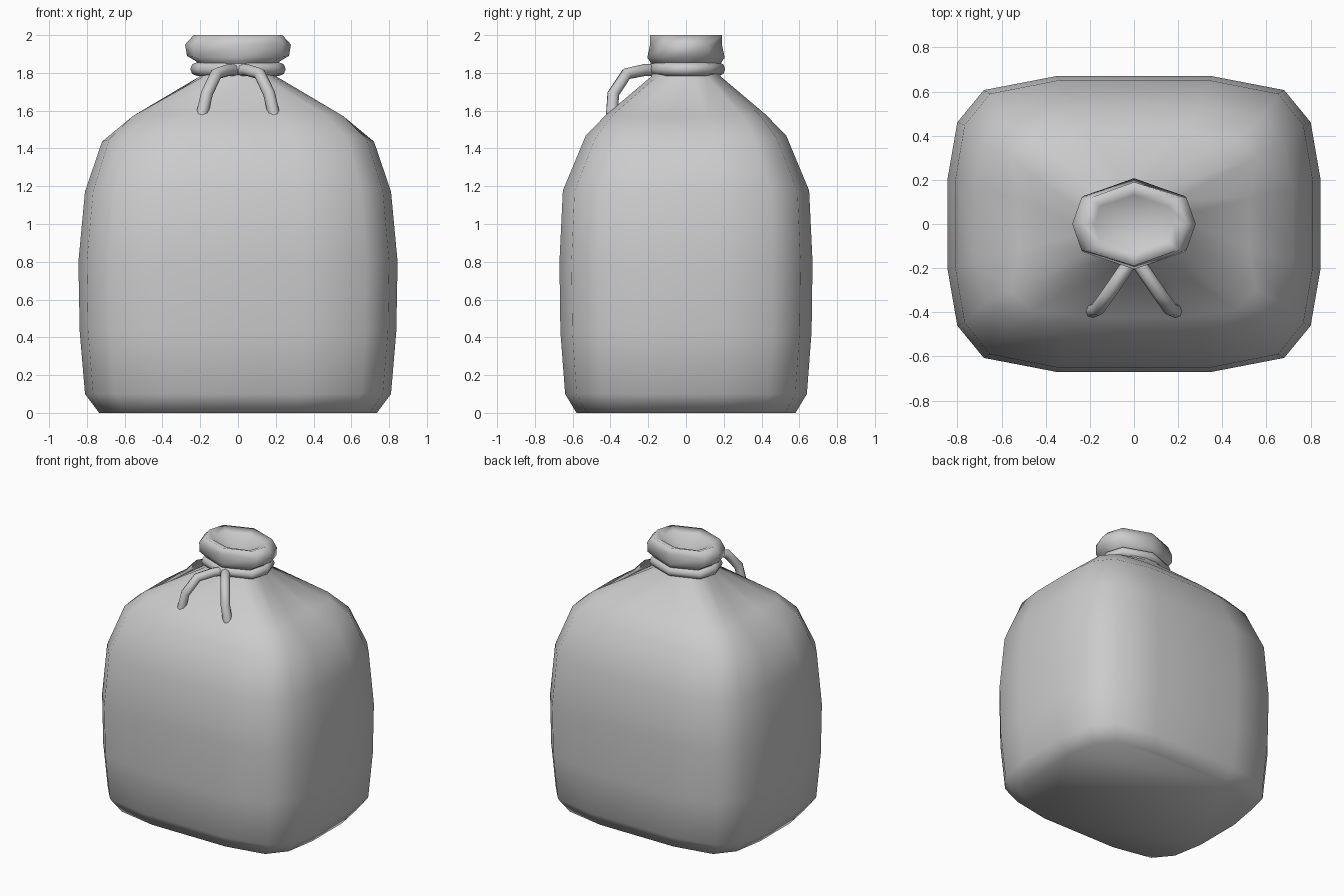
import bpy
import bmesh

cube = bpy.data.objects.get("Cube")
if cube:
    bpy.data.objects.remove(cube, do_unlink=True)

# One plain cloth grey for everything
GREY = (0.6, 0.6, 0.6, 1)
cloth = bpy.data.materials.new("cloth_grey")
cloth.use_nodes = True
cloth.diffuse_color = GREY
cloth.node_tree.nodes["Principled BSDF"].inputs["Base Color"].default_value = GREY


def mirror_quadrant(q):
    """Closed outline from the points of its +x +y quarter."""
    pts = q + [(-x, y) for x, y in reversed(q)]
    pts += [(-x, -y) for x, y in q] + [(x, -y) for x, y in reversed(q)]
    out = []
    for p in pts:
        if not out or p != out[-1]:
            out.append(p)
    return out[:-1] if out[0] == out[-1] else out


def loft(name, rings, cap_bottom=True, centre=None):
    """Skin rings of (outline, x radius, y radius, z at sides, z at front)."""
    bm = bmesh.new()
    loops = []
    for outline, rx, ry, zx, zy in rings:
        loops.append([bm.verts.new((x * rx, y * ry,
                                    zx + (zy - zx) * abs(y) / (abs(x) + abs(y))))
                      for x, y in outline])
    n = len(loops[0])
    for a, b in zip(loops, loops[1:]):
        for i in range(n):
            j = (i + 1) % n
            bm.faces.new((a[i], a[j], b[j], b[i]))
    if cap_bottom:
        bm.faces.new(loops[0][::-1])
    if centre:
        c = bm.verts.new(centre)
        for i in range(n):
            bm.faces.new((loops[-1][i], loops[-1][(i + 1) % n], c))
    bmesh.ops.recalc_face_normals(bm, faces=bm.faces)
    for f in bm.faces:
        f.smooth = True
    mesh = bpy.data.meshes.new(name)
    bm.to_mesh(mesh)
    bm.free()
    mesh.materials.append(cloth)
    obj = bpy.data.objects.new(name, mesh)
    bpy.context.collection.objects.link(obj)
    return obj


def cord(name, points, radius, cyclic=False):
    """Round cord along a path, turned into a mesh."""
    curve = bpy.data.curves.new(name, "CURVE")
    curve.dimensions = "3D"
    curve.bevel_depth = radius
    curve.bevel_resolution = 2
    curve.use_fill_caps = True
    spline = curve.splines.new("POLY")
    spline.points.add(len(points) - 1)
    for p, co in zip(spline.points, points):
        p.co = (*co, 1)
    spline.use_cyclic_u = cyclic
    spline.use_smooth = True
    curve.materials.append(cloth)
    obj = bpy.data.objects.new(name, curve)
    bpy.context.collection.objects.link(obj)
    bpy.ops.object.select_all(action="DESELECT")
    obj.select_set(True)
    bpy.context.view_layer.objects.active = obj
    bpy.ops.object.convert(target="MESH")
    return obj


# Outlines: plump box, creased shoulder, gathered neck
box = mirror_quadrant([(1, 0.3), (0.947, 0.687), (0.805, 0.905), (0.414, 1)])
shoulder = mirror_quadrant([(0.94, 0.28), (1, 0.72), (0.84, 0.93), (0.42, 1)])
neck = mirror_quadrant([(1, 0.2), (0.9, 0.6), (0.6, 0.85), (0.2, 1)])
mouth = mirror_quadrant([(1, 0), (0.85, 0.62), (0, 1)])

# Sack body
loft("sack_body", [
    (box, 0.735, 0.58, 0, 0),
    (box, 0.81, 0.64, 0.1, 0.1),
    (box, 0.838, 0.665, 0.43, 0.43),
    (box, 0.845, 0.67, 0.8, 0.8),
    (box, 0.81, 0.652, 1.17, 1.18),
    (box, 0.72, 0.53, 1.42, 1.49),
    (shoulder, 0.555, 0.42, 1.56, 1.59),
    (neck, 0.205, 0.185, 1.78, 1.78),
    (neck, 0.19, 0.16, 1.86, 1.86),
])

# Gathered mouth with a hollow in the middle
loft("sack_mouth", [
    (mouth, 0.19, 0.16, 1.8, 1.8),
    (mouth, 0.22, 0.19, 1.86, 1.86),
    (mouth, 0.27, 0.205, 1.89, 1.88),
    (mouth, 0.28, 0.19, 1.95, 1.95),
    (mouth, 0.235, 0.19, 2, 2),
    (mouth, 0.18, 0.13, 1.98, 1.98),
], centre=(0, 0, 1.88))

# Tie around the neck
cord("neck_tie", [(x * 0.217, y * 0.172, 1.82) for x, y in mouth], 0.036, True)

# Two loose ends hanging at the front
for side, s in (("left", 1), ("right", -1)):
    cord(side + "_tie_end", [
        (s * 0.015, -0.17, 1.815), (s * 0.05, -0.22, 1.815),
        (s * 0.115, -0.315, 1.795), (s * 0.165, -0.385, 1.69),
        (s * 0.2, -0.395, 1.535)], 0.032)
